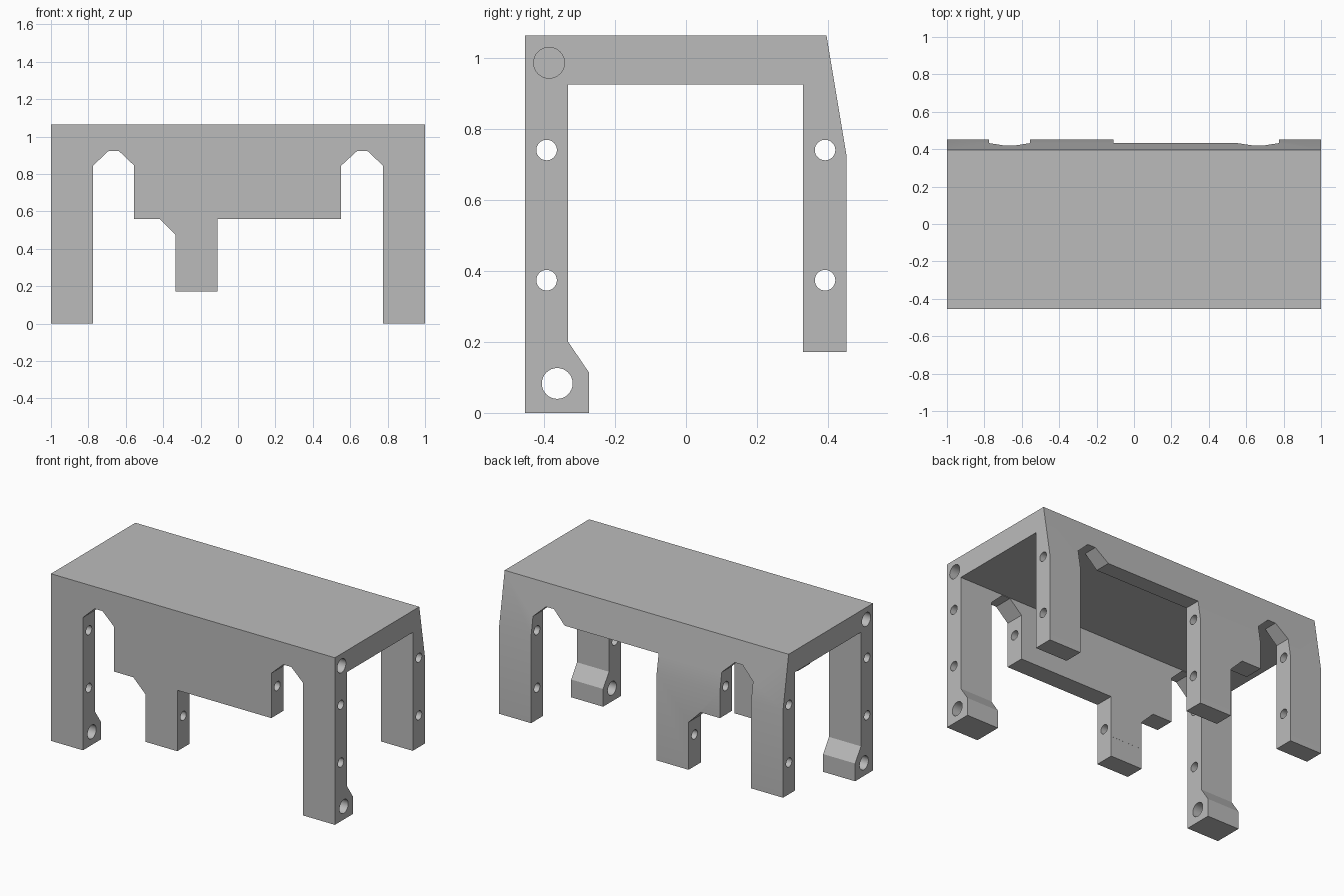
import bpy, bmesh, math
from mathutils import Matrix

if "Cube" in bpy.data.objects:
    bpy.data.objects.remove(bpy.data.objects["Cube"])

grey = bpy.data.materials.new("mid grey")
grey.diffuse_color = (0.5, 0.5, 0.5, 1)
grey.use_nodes = True
grey.node_tree.nodes["Principled BSDF"].inputs["Base Color"].default_value = grey.diffuse_color


def prism(name, pts, axis, lo, hi):
    """Extrude a (y, z) profile along x, or an (x, z) profile along y."""
    place = (lambda p, t: (t, p[0], p[1])) if axis == "x" else (lambda p, t: (p[0], t, p[1]))
    bm = bmesh.new()
    a = [bm.verts.new(place(p, lo)) for p in pts]
    b = [bm.verts.new(place(p, hi)) for p in pts]
    n = len(pts)
    bm.faces.new(a)
    bm.faces.new(b[::-1])
    for i in range(n):
        j = (i + 1) % n
        bm.faces.new((a[j], a[i], b[i], b[j]))
    return finish(name, bm)


def bore(name, y, z, r, lo, hi):
    """Cylinder along x."""
    bm = bmesh.new()
    mat = Matrix.Translation(((lo + hi) / 2, y, z)) @ Matrix.Rotation(math.pi / 2, 4, "Y")
    bmesh.ops.create_cone(bm, cap_ends=True, segments=32, radius1=r, radius2=r,
                          depth=hi - lo, matrix=mat)
    return finish(name, bm)


def finish(name, bm):
    bmesh.ops.recalc_face_normals(bm, faces=bm.faces)
    me = bpy.data.meshes.new(name)
    bm.to_mesh(me)
    bm.free()
    me.materials.append(grey)
    ob = bpy.data.objects.new(name, me)
    bpy.context.collection.objects.link(ob)
    return ob


def cut(target, cutter):
    cutter.hide_render = True
    bpy.context.view_layer.objects.active = target
    mod = target.modifiers.new("cut", "BOOLEAN")
    mod.operation, mod.solver, mod.object = "DIFFERENCE", "EXACT", cutter
    bpy.ops.object.modifier_apply(modifier=mod.name)
    bpy.data.objects.remove(cutter, do_unlink=True)


# Bridge frame: side section with front foot and sloping back
frame = prism("bridge_frame", [
    (-0.4535, 0), (-0.273, 0), (-0.273, 0.113), (-0.332, 0.2), (-0.332, 0.926),
    (0.33, 0.926), (0.33, 0.172), (0.452, 0.172), (0.452, 0.728), (0.396, 1.064),
    (-0.4535, 1.064)], "x", -1, 1)

# Openings in the front and back walls, leaving legs and hanging panels
left_gap = [(-0.775, -0.1), (-0.775, 0.845), (-0.692, 0.923), (-0.637, 0.923),
            (-0.555, 0.845), (-0.555, 0.56), (-0.42, 0.56), (-0.335, 0.475), (-0.335, -0.1)]
notch = [(0.552, 0.845), (0.637, 0.923), (0.692, 0.923), (0.775, 0.845), (0.775, -0.1)]
right_front = [(-0.11, -0.1), (-0.11, 0.56), (0.552, 0.56)] + notch
right_back = [(-0.11, -0.1), (-0.11, 0.845)] + notch
for lo, hi, right in ((-0.6, -0.2, right_front), (0.2, 0.6, right_back)):
    cut(frame, prism("gap_cutter", left_gap, "y", lo, hi))
    cut(frame, prism("gap_cutter", right, "y", lo, hi))

# Shorten the front middle leg and remove its foot
cut(frame, prism("middle_leg_cutter", [
    (-0.6, -0.1), (-0.2, -0.1), (-0.2, 0.3), (-0.3325, 0.3), (-0.3325, 0.172),
    (-0.6, 0.172)], "x", -0.45, -0.05))

# Long pin holes through both walls, and larger ones through the feet
for y in (-0.393, 0.392):
    for z in (0.374, 0.741):
        cut(frame, bore("pin_cutter", y, z, 0.029, -1.1, 1.1))
cut(frame, bore("foot_cutter", -0.363, 0.083, 0.0435, -1.1, 1.1))

# Blind holes at the upper front corners
for lo, hi in ((-1.1, -0.78), (0.78, 1.1)):
    cut(frame, bore("corner_cutter", -0.386, 0.987, 0.0435, lo, hi))

bpy.ops.object.select_all(action="DESELECT")
frame.select_set(True)
bpy.context.view_layer.objects.active = frame
bpy.ops.object.shade_smooth_by_angle()
